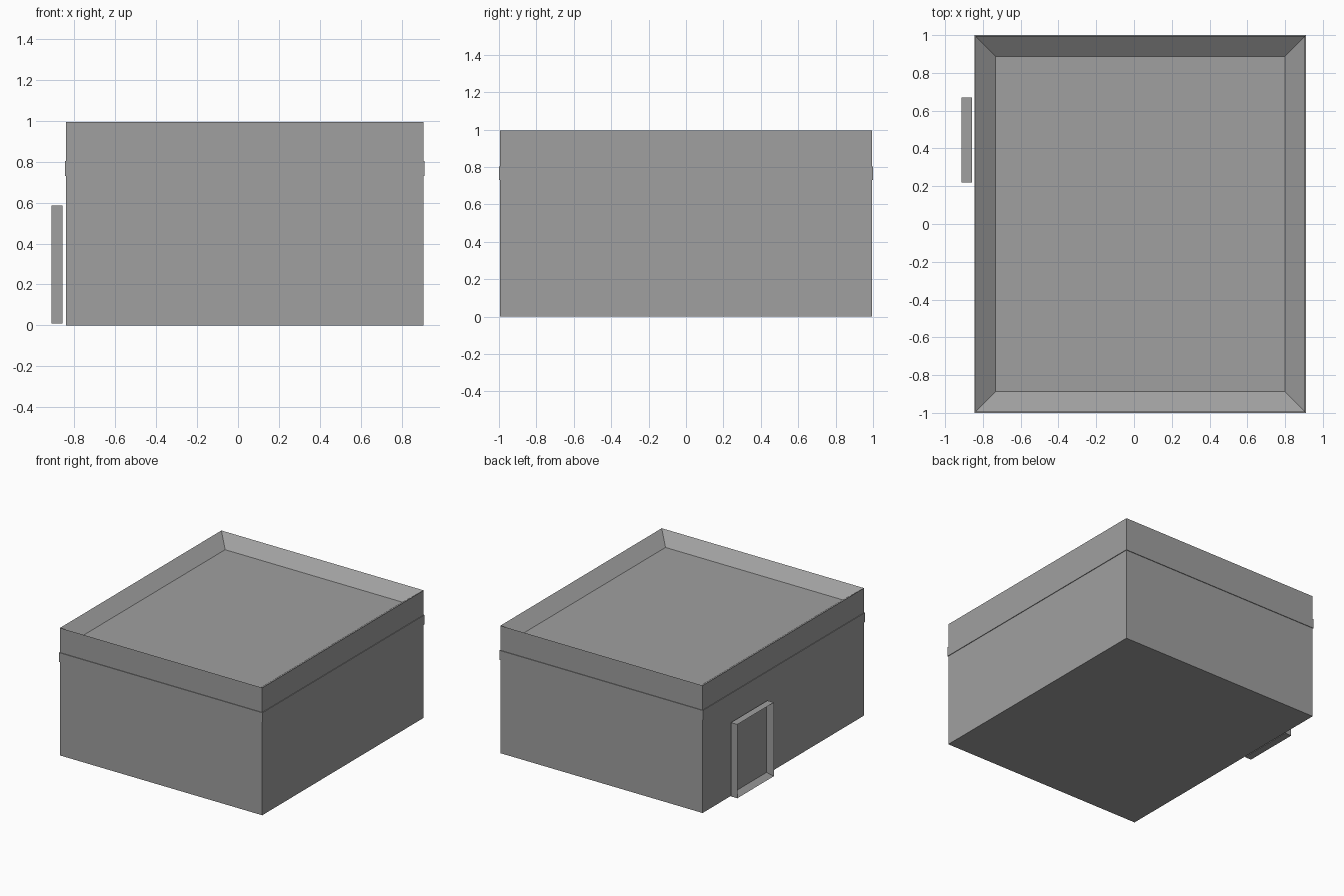
import bpy, bmesh
from mathutils import Vector

cube = bpy.data.objects.get("Cube")
if cube:
    bpy.data.objects.remove(cube, do_unlink=True)

GREY = (0.35, 0.35, 0.35, 1.0)
grey = bpy.data.materials.new("plain grey")
grey.use_nodes = True
grey.diffuse_color = GREY
bsdf = next(n for n in grey.node_tree.nodes if n.type == "BSDF_PRINCIPLED")
bsdf.inputs["Base Color"].default_value = GREY


def box(name, low, high, recess=None):
    """Box between two corners; recess = (direction, rim width, depth)."""
    low, high = Vector(low), Vector(high)
    bm = bmesh.new()
    bmesh.ops.create_cube(bm, size=1)
    bmesh.ops.scale(bm, vec=high - low, verts=bm.verts)
    bmesh.ops.translate(bm, vec=(low + high) / 2, verts=bm.verts)
    if recess:
        direction, rim, depth = Vector(recess[0]), recess[1], recess[2]
        bm.normal_update()
        face = max(bm.faces, key=lambda f: f.normal.dot(direction))
        bmesh.ops.inset_region(bm, faces=[face], thickness=rim)
        bmesh.ops.translate(bm, vec=-direction * depth, verts=face.verts)
    mesh = bpy.data.meshes.new(name)
    bm.to_mesh(mesh)
    bm.free()
    mesh.materials.append(grey)
    obj = bpy.data.objects.new(name, mesh)
    bpy.context.collection.objects.link(obj)
    return obj


# Main block with the sunken roof behind a parapet
box("building", (-0.84, -0.995, 0), (0.906, 0.995, 0.995), ((0, 0, 1), 0.152, 0.08))

# Thin string course around the walls
box("wall_band", (-0.845, -1, 0.73), (0.911, 1, 0.803))

# Door standing just off the side wall, with a sunken panel
box("door", (-0.912, 0.22, 0.01), (-0.857, 0.67, 0.586), ((-1, 0, 0), 0.045, 0.04))
